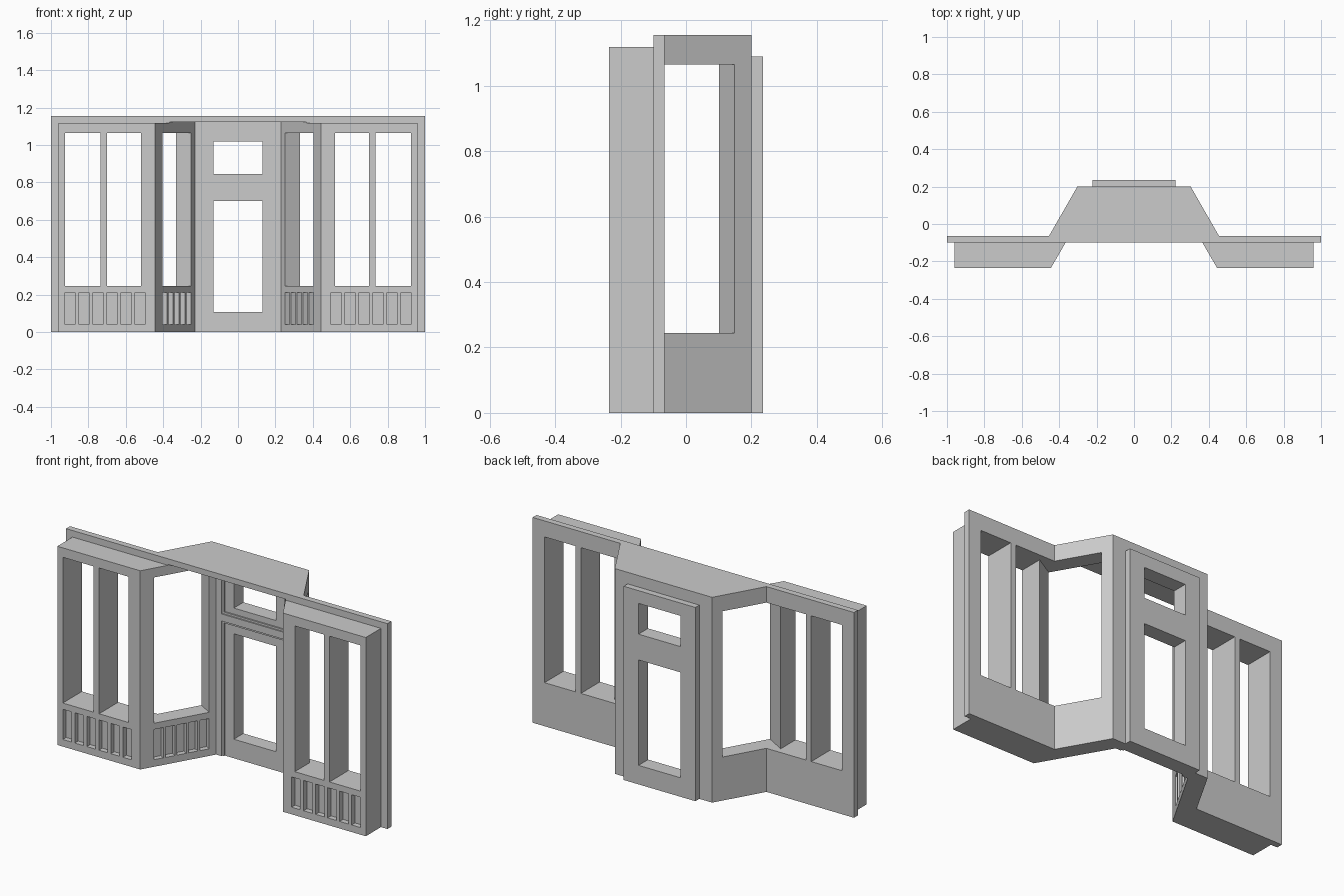
import bpy, bmesh, math
from mathutils import Vector

if "Cube" in bpy.data.objects:
    bpy.data.objects.remove(bpy.data.objects["Cube"])

paint = bpy.data.materials.new("grey paint")
paint.diffuse_color = (0.6, 0.6, 0.6, 1)
paint.use_nodes = True
paint.node_tree.nodes["Principled BSDF"].inputs["Base Color"].default_value = paint.diffuse_color


def prism(name, pts, z0, z1):
    """Extrude a plan outline from z0 to z1."""
    bm = bmesh.new()
    f = bm.faces.new([bm.verts.new((x, y, z0)) for x, y in pts])
    ext = bmesh.ops.extrude_face_region(bm, geom=[f])
    top = [v for v in ext["geom"] if isinstance(v, bmesh.types.BMVert)]
    bmesh.ops.translate(bm, verts=top, vec=(0, 0, z1 - z0))
    bmesh.ops.recalc_face_normals(bm, faces=bm.faces)
    me = bpy.data.meshes.new(name)
    bm.to_mesh(me)
    bm.free()
    me.materials.append(paint)
    ob = bpy.data.objects.new(name, me)
    bpy.context.collection.objects.link(ob)
    return ob


def box(name, x0, x1, y0, y1, z0, z1):
    return prism(name, [(x0, y0), (x1, y0), (x1, y1), (x0, y1)], z0, z1)


def combine(ob, other, op):
    """Apply a boolean and remove the operand."""
    m = ob.modifiers.new(op, "BOOLEAN")
    m.operation, m.solver, m.object = op, "EXACT", other
    bpy.context.view_layer.objects.active = ob
    bpy.ops.object.modifier_apply(modifier=m.name)
    bpy.data.objects.remove(other)


FRONT, MID, REAR, DOOR, BACK = -0.235, -0.10, -0.065, 0.135, 0.20
SILL, HEAD, SOFFIT, TOP = 0.245, 1.065, 1.123, 1.155
TAN = math.tan(math.radians(30))
along = Vector((-0.5, math.cos(math.radians(30))))   # along the splayed wall, towards the door
outward = Vector((along.y, 0.5))                     # through the splayed wall
corner = Vector((0.444, FRONT))                      # front corner of the right window bay


def inner_x(y):
    return corner.x - (y - FRONT) * TAN


def splay_cut(a, b, d0, d1, z0, z1):
    """Cutter square to the splayed wall, between distances a and b from its corner."""
    pts = [corner + along * s + outward * d for s, d in ((a, d0), (b, d0), (b, d1), (a, d1))]
    return prism("splay_cutter", pts, z0, z1)


def window_bay(name):
    # wall behind and along the recess, then the projecting bay
    bay = prism(name, [(inner_x(MID), MID), (1, MID), (1, REAR), (0.455, REAR),
                       (0.303, BACK), (inner_x(DOOR), BACK), (inner_x(DOOR), DOOR)], 0, SOFFIT)
    combine(bay, prism("projection", [tuple(corner), (0.96, FRONT), (0.96, MID),
                                      (inner_x(MID), MID)], 0, 1.118), "UNION")
    # display windows
    for x0, x1 in ((0.518, 0.70), (0.734, 0.926)):
        combine(bay, box("cutter", x0, x1, -0.4, 0.0, SILL, HEAD), "DIFFERENCE")
    combine(bay, splay_cut(0.078, 0.388, -0.1, 0.24, SILL, HEAD), "DIFFERENCE")
    # vent slots below the sills
    for i in range(6):
        x = 0.498 + i * 0.0748
        combine(bay, box("cutter", x, x + 0.054, -0.3, FRONT + 0.03, 0.04, 0.21), "DIFFERENCE")
    for i in range(5):
        s = 0.078 + i * 0.0645
        combine(bay, splay_cut(s, s + 0.052, -0.05, 0.03, 0.04, 0.21), "DIFFERENCE")
    return bay


right = window_bay("right_window_bay")
left = right.copy()
left.data = right.data.copy()
left.name = "left_window_bay"
bpy.context.collection.objects.link(left)
for v in left.data.vertices:
    v.co.x *= -1
left.data.flip_normals()

# door wall between the bays, with the door casing at the back
w = inner_x(DOOR)
door = box("door_wall", -w, w, DOOR, BACK, 0, SOFFIT)
combine(door, box("casing", -0.223, 0.223, BACK, 0.235, 0, 1.09), "UNION")
# stepped panels and glass openings of the transom and the door
for z0, z1, g0, g1 in ((0.80, 1.06, 0.845, 1.018), (-0.05, 0.76, 0.107, 0.70)):
    combine(door, box("cutter", -0.198, 0.198, 0.0, 0.142, z0, z1), "DIFFERENCE")
    combine(door, box("cutter", -0.187, 0.187, 0.0, 0.15, z0 + 0.011, z1 - 0.011), "DIFFERENCE")
    combine(door, box("cutter", -0.131, 0.131, 0.0, 0.4, g0, g1), "DIFFERENCE")

# top fascia joined to the porch ceiling
prism("ceiling_and_fascia", [(-1, MID), (1, MID), (1, REAR), (0.455, REAR), (0.303, BACK),
                             (-0.303, BACK), (-0.455, REAR), (-1, REAR)], SOFFIT, TOP)
